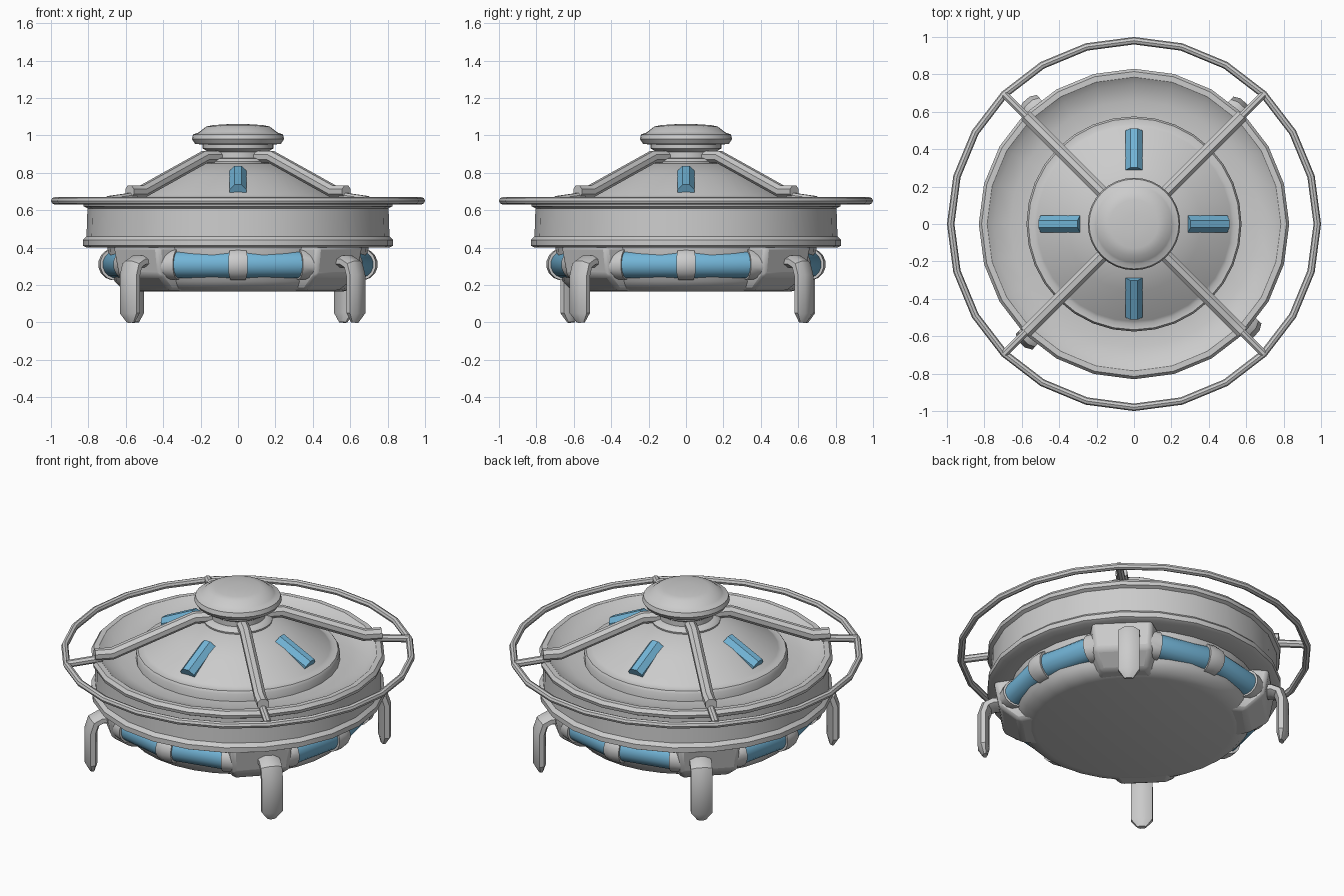
import bpy, bmesh
from math import sin, cos, pi, radians
from mathutils import Vector

cube = bpy.data.objects.get("Cube")
if cube:
    bpy.data.objects.remove(cube, do_unlink=True)


def material(name, rgb):
    m = bpy.data.materials.new(name)
    m.use_nodes = True
    m.diffuse_color = (*rgb, 1)
    m.node_tree.nodes["Principled BSDF"].inputs["Base Color"].default_value = (*rgb, 1)
    return m


GREY = material("light grey metal", (0.6, 0.6, 0.6))
BLUE = material("blue glass", (0.17, 0.46, 0.68))


def finish(name, bm, mat, smooth=35):
    bmesh.ops.recalc_face_normals(bm, faces=bm.faces)
    mesh = bpy.data.meshes.new(name)
    bm.to_mesh(mesh)
    bm.free()
    mesh.materials.append(mat)
    ob = bpy.data.objects.new(name, mesh)
    bpy.context.collection.objects.link(ob)
    bpy.ops.object.select_all(action='DESELECT')
    ob.select_set(True)
    bpy.context.view_layer.objects.active = ob
    bpy.ops.object.shade_smooth_by_angle(angle=radians(smooth))
    return ob


def skin(bm, rings, caps=True, loop=False):
    """Join rings of vertices with quads."""
    n = len(rings[0])
    pairs = list(zip(rings, rings[1:])) + ([(rings[-1], rings[0])] if loop else [])
    for a, b in pairs:
        for i in range(n):
            j = (i + 1) % n
            bm.faces.new((a[i], a[j], b[j], b[i]))
    if caps and not loop:
        bm.faces.new(rings[0])
        bm.faces.new(rings[-1])


def lathe(name, profile, sides=24, loop=False):
    """Turn a (radius, height) profile about z."""
    bm = bmesh.new()
    rings = [[bm.verts.new((r * cos(2 * pi * i / sides), r * sin(2 * pi * i / sides), z))
              for i in range(sides)] for r, z in profile]
    skin(bm, rings, loop=loop)
    return finish(name, bm, GREY)


def sweep(name, path, side, w, h, sides=12, mat=GREY, tip=1, turn=0.5):
    """Sweep an ellipse along a flat path; side is the normal of its plane."""
    bm = bmesh.new()
    side = Vector(side)
    pts = [Vector(p) for p in path]
    rings = []
    for k, p in enumerate(pts):
        t0 = (p - pts[k - 1]).normalized() if k else (pts[1] - p).normalized()
        t1 = (pts[k + 1] - p).normalized() if k < len(pts) - 1 else t0
        t = (t0 + t1).normalized()
        up = t.cross(side) / max(t.dot(t0), 0.5)
        s = tip if k == len(pts) - 1 else 1
        angles = [2 * pi * (i + turn) / sides for i in range(sides)]
        rings.append([bm.verts.new(p + s * (side * w * cos(a) + up * h * sin(a)))
                      for a in angles])
    skin(bm, rings)
    return finish(name, bm, mat)


def around(ob, angles):
    """Place linked copies of a part around the vertical axis."""
    base = ob.name
    for k, a in enumerate(angles):
        o = ob if k == 0 else ob.copy()
        if k:
            bpy.context.collection.objects.link(o)
        o.name = f"{base}_{k + 1}"
        o.rotation_euler.z = radians(a)


SIDES = (0, 90, 180, 270)
CORNERS = (45, 135, 225, 315)
LEGS = (48, 131, 227, 318)
Y, Z = (0, 1, 0), (0, 0, 1)

# Lower hull
lathe("lower_hull", [(0.56, 0.165), (0.62, 0.18), (0.66, 0.22), (0.69, 0.3),
                     (0.7, 0.42)], 32)

# Drum with bottom flange, top rim and sunken deck
lathe("drum", [(0.7, 0.4), (0.81, 0.4), (0.83, 0.41), (0.83, 0.44), (0.81, 0.46),
               (0.805, 0.61), (0.825, 0.62), (0.83, 0.64), (0.815, 0.66),
               (0.785, 0.66), (0.75, 0.635), (0.66, 0.61), (0.57, 0.61)])

# Cone roof with its base step
lathe("cone_roof", [(0.575, 0.58), (0.575, 0.655), (0.565, 0.67), (0.535, 0.67),
                    (0.52, 0.68), (0.36, 0.78), (0.2, 0.85)], 32)

# Neck and cap
lathe("neck", [(0.19, 0.83), (0.195, 0.86), (0.18, 0.875), (0.155, 0.88),
               (0.155, 0.91), (0.19, 0.93), (0.19, 0.97)], 32)
lathe("cap", [(0.19, 0.95), (0.23, 0.955), (0.247, 0.98), (0.24, 1.005),
              (0.215, 1.013), (0.205, 1.02), (0.17, 1.047), (0.13, 1.055),
              (0.05, 1.06)], 32)

# Outer hoop
lathe("outer_hoop", [(0.98 + 0.02 * cos(a * pi / 4), 0.65 + 0.02 * sin(a * pi / 4))
                     for a in range(8)], 24, loop=True)

# Struts from the neck and thin rods reaching the hoop
around(sweep("strut", [(0.15, 0, 0.885), (0.25, 0, 0.885), (0.72, 0, 0.7),
                       (0.82, 0, 0.7)], Y, 0.035, 0.035, 8), CORNERS)
around(sweep("hoop_rod", [(0.78, 0, 0.675), (0.98, 0, 0.655)], Y, 0.022, 0.022, 8), CORNERS)

# Roof windows: faceted glass tubes half sunk in the cone
around(sweep("roof_window", [(0.28, 0, 0.79), (0.49, 0, 0.69)], Y, 0.05, 0.055, 8,
             BLUE), SIDES)

# Bent glass tubes around the hull with clamps
around(sweep("hull_tube", [(-0.35, -0.58, 0.31), (0, -0.66, 0.31), (0.35, -0.58, 0.31)],
             Z, 0.073, 0.073, 16, BLUE), SIDES)
around(sweep("middle_clamp", [(-0.036, -0.653, 0.31), (0, -0.66, 0.31),
                              (0.036, -0.653, 0.31)], Z, 0.086, 0.086, 16), SIDES)
for name, s in (("left_end_clamp", 1), ("right_end_clamp", -1)):
    around(sweep(name, [(s * 0.32, -0.59, 0.31), (s * 0.36, -0.575, 0.31),
                        (s * 0.4, -0.5, 0.31)], Z, 0.083, 0.083, 16), SIDES)

# Leg mounts: tapered blocks on the diagonals
bm = bmesh.new()
levels = [[bm.verts.new((x, y, z)) for x, y in
           ((0.45, -wide), (out, -narrow), (out, narrow), (0.45, wide))]
          for z, out, wide, narrow in ((0.17, 0.64, 0.19, 0.13), (0.25, 0.75, 0.23, 0.16),
                                       (0.41, 0.78, 0.24, 0.17))]
skin(bm, levels)
mount = finish("leg_mount", bm, GREY)
bevel = mount.modifiers.new("soft edges", 'BEVEL')
bevel.width = 0.02
bevel.segments = 2
around(mount, CORNERS)

# Hooked legs with narrowed feet
around(sweep("leg", [(0.66, 0, 0.325), (0.79, 0, 0.325), (0.83, 0, 0.305),
                     (0.848, 0, 0.25), (0.848, 0, 0.05), (0.84, 0, 0)],
             Y, 0.066, 0.035, 8, tip=0.4), LEGS)
